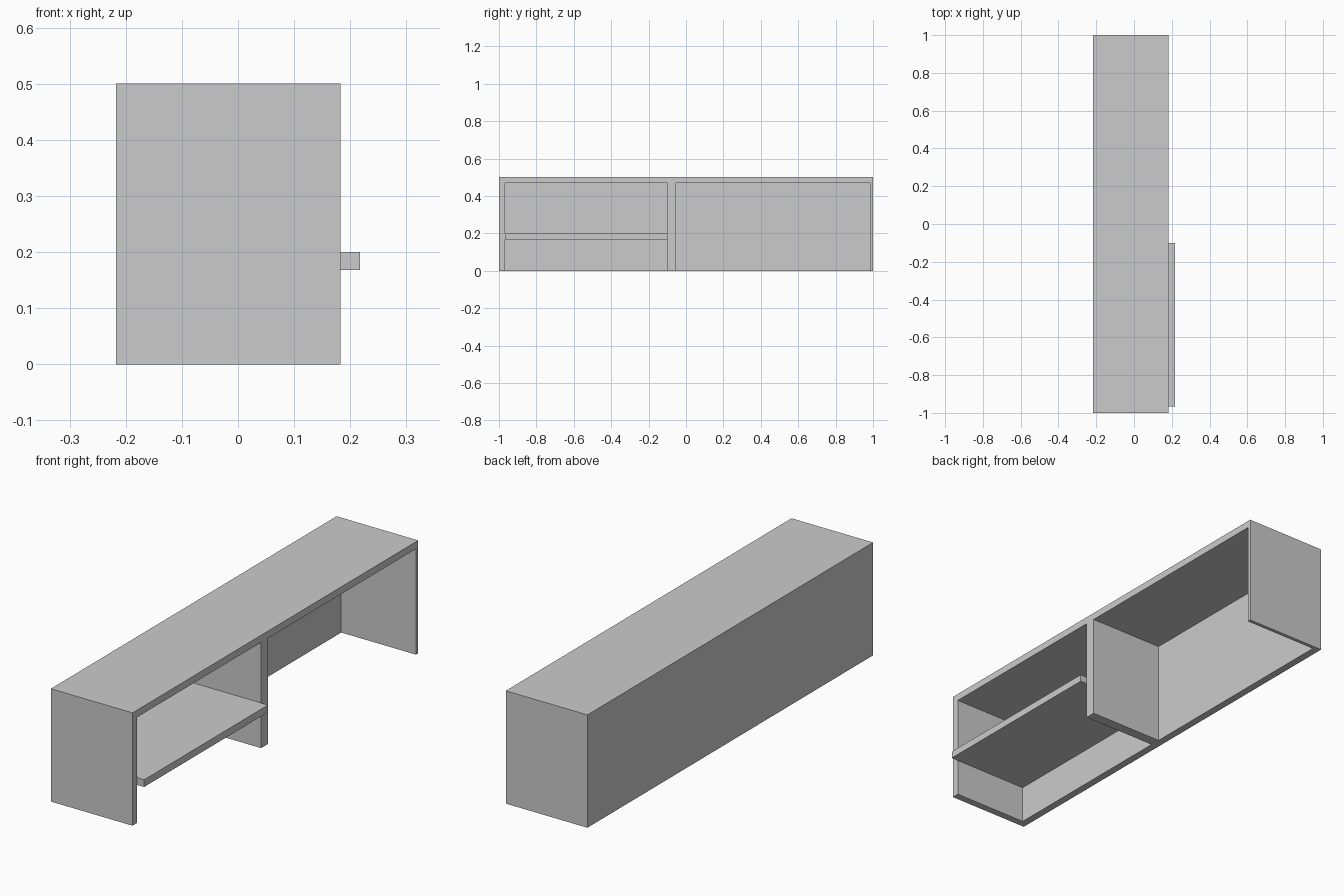
import bpy

if "Cube" in bpy.data.objects:
    bpy.data.objects.remove(bpy.data.objects["Cube"])


def box(name, x, y, z):
    """Axis-aligned box from (min, max) ranges."""
    bpy.ops.mesh.primitive_cube_add(
        size=1, location=[(a + b) / 2 for a, b in (x, y, z)])
    ob = bpy.context.object
    ob.name = name
    ob.scale = [b - a for a, b in (x, y, z)]
    bpy.ops.object.transform_apply(location=False, rotation=False, scale=True)
    return ob


BACK, FRONT = -0.217, 0.183
INNER_BACK = -0.183
TOP, UNDERSIDE = 0.5, 0.468

# Carcass: top, back, two ends and the divider as one solid
carcass = box("desk_carcass", (BACK, FRONT), (-1, 1), (0, TOP))

# Two bays, open at the front and the bottom
bays = {"shelf_bay_cutter": (-0.967, -0.1), "open_bay_cutter": (-0.053, 0.984)}
for name, y in bays.items():
    cutter = box(name, (INNER_BACK, FRONT + 0.1), y, (-0.1, UNDERSIDE))
    cutter.hide_render = True
    mod = carcass.modifiers.new(name, 'BOOLEAN')
    mod.operation = 'DIFFERENCE'
    mod.solver = 'EXACT'
    mod.object = cutter
    bpy.context.view_layer.objects.active = carcass
    bpy.ops.object.modifier_apply(modifier=mod.name)
    bpy.data.objects.remove(cutter)

# Shelf, standing slightly proud of the front
box("shelf", (INNER_BACK, 0.217), (-0.967, -0.1), (0.168, 0.2))
